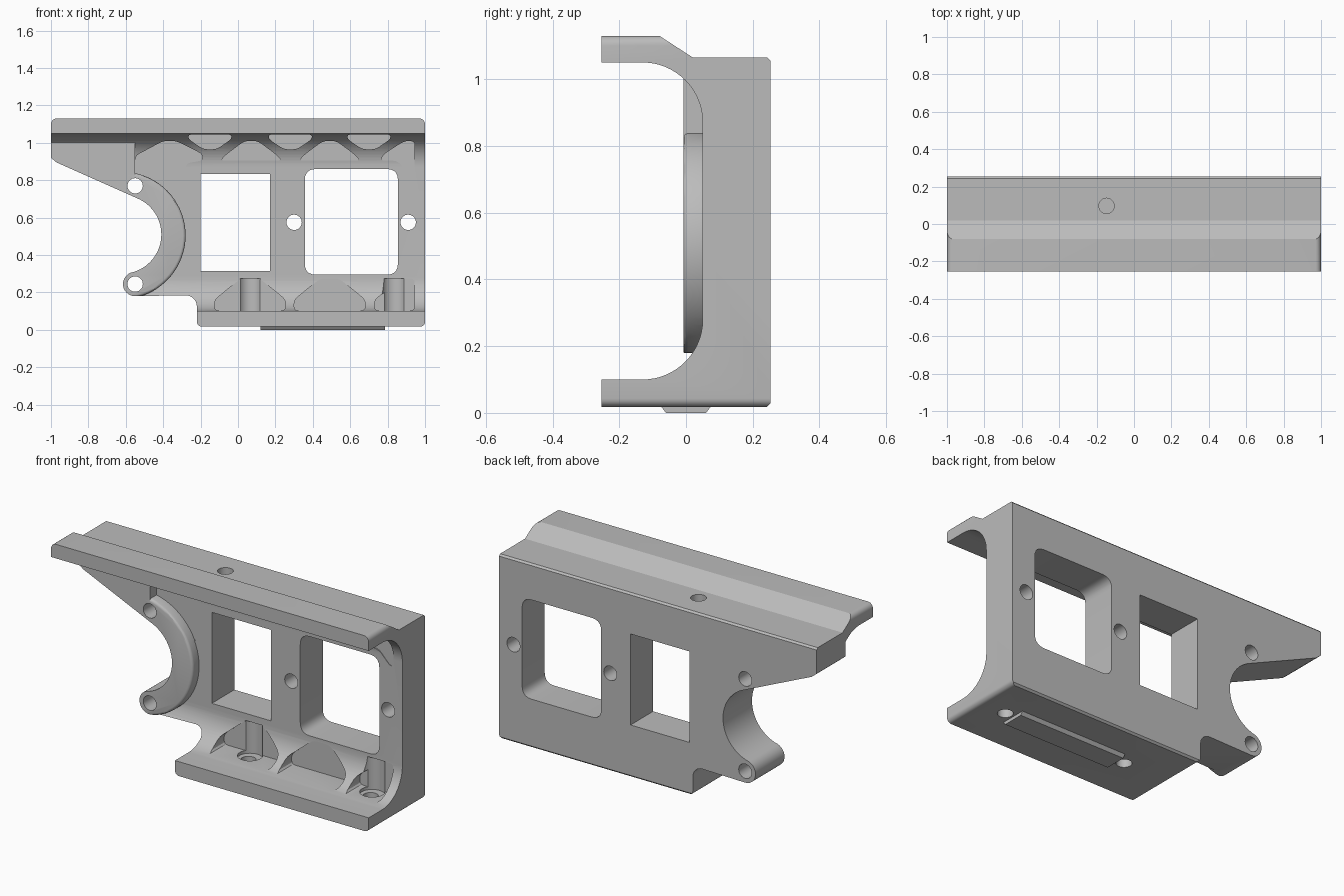
import bpy, bmesh, math
from mathutils import Vector

if "Cube" in bpy.data.objects:
    bpy.data.objects.remove(bpy.data.objects["Cube"])

grey = bpy.data.materials.new("machined grey")
grey.diffuse_color = (0.5, 0.5, 0.5, 1)
grey.use_nodes = True
grey.node_tree.nodes["Principled BSDF"].inputs["Base Color"].default_value = grey.diffuse_color


def arc(cx, cz, r, a0, a1, n=16):
    return [(cx + r * math.cos(math.radians(a0 + (a1 - a0) * i / n)),
             cz + r * math.sin(math.radians(a0 + (a1 - a0) * i / n))) for i in range(n + 1)]


def rounded(pts, r, n=5):
    """Round every corner of a polygon with radius-like setback r."""
    out = []
    for i, p in enumerate(pts):
        p, a, b = Vector(p), Vector(pts[i - 1]), Vector(pts[(i + 1) % len(pts)])
        s = p + (a - p).normalized() * min(r, (a - p).length * 0.45)
        e = p + (b - p).normalized() * min(r, (b - p).length * 0.45)
        for k in range(n + 1):
            t = k / n
            out.append(tuple(s * (1 - t) ** 2 + p * 2 * t * (1 - t) + e * t * t))
    return out


def prism(name, pts, axis, lo, hi):
    """Extrude a 2D outline along x (y,z outline), y (x,z) or z (x,y)."""
    place = {'x': lambda u, v, w: (w, u, v),
             'y': lambda u, v, w: (u, w, v),
             'z': lambda u, v, w: (u, v, w)}[axis]
    bm = bmesh.new()
    f = bm.faces.new([bm.verts.new(place(u, v, lo)) for u, v in pts])
    ext = bmesh.ops.extrude_face_region(bm, geom=[f])
    shift = Vector(place(0, 0, hi - lo))
    bmesh.ops.translate(bm, vec=shift, verts=[v for v in ext['geom'] if isinstance(v, bmesh.types.BMVert)])
    bmesh.ops.recalc_face_normals(bm, faces=bm.faces)
    me = bpy.data.meshes.new(name)
    bm.to_mesh(me)
    bm.free()
    ob = bpy.data.objects.new(name, me)
    bpy.context.collection.objects.link(ob)
    me.materials.append(grey)
    return ob


def apply(ob, mod):
    bpy.context.view_layer.objects.active = ob
    bpy.ops.object.modifier_apply(modifier=mod.name)


def combine(ob, other, op):
    m = ob.modifiers.new("b", 'BOOLEAN')
    m.operation, m.object, m.solver = op, other, 'EXACT'
    apply(ob, m)
    bpy.data.objects.remove(other)


def circle(cx, cy, r, n=32):
    return arc(cx, cy, r, 0, 360 * (n - 1) / n, n - 1)


def rect(x0, x1, z0, z1):
    return [(x0, z0), (x1, z0), (x1, z1), (x0, z1)]


# C-shaped section swept along the whole length
section = [(0.243, 0.018), (0.253, 0.028), (0.253, 1.055), (0.243, 1.065),
           (0.02, 1.065), (-0.08, 1.13), (-0.253, 1.13), (-0.253, 1.05)]
section += arc(-0.13, 0.87, 0.18, 90, 0) + arc(-0.13, 0.28, 0.18, 0, -90)
section += [(-0.253, 0.10), (-0.253, 0.018)]
body = prism("bracket_body", section, 'x', -1, 1)

# Truss pockets in the upper and lower fillets
pockets = []
for c in (0.07, 0.49):
    pockets.append([(c - .165, .905), (c + .165, .905), (c + .13, .94),
                    (c + .035, 1.01), (c - .035, 1.01), (c - .13, .94)])
pockets.append([(.76, .905), (.85, .905), (.92, .83), (.945, .83), (.945, 1.01), (.89, 1.01), (.78, .94)])
pockets.append([(-.55, .7), (-.55, .93), (-.4, 1.01), (-.33, 1.01), (-.19, .94),
                (-.19, .905), (-.28, .89), (-.28, .645), (-.4, .645)])
for c in (-0.15, 0.28, 0.70):
    pockets.append([(c - .115, 1.045), (c + .115, 1.045), (c + .115, 1.02),
                    (c + .035, .965), (c - .035, .965), (c - .115, 1.02)])
for c in (0.065, 0.49):
    pockets.append([(c - .19, .102), (c + .19, .102), (c + .19, .16),
                    (c + .05, .275), (c - .05, .275), (c - .19, .16)])
pockets.append([(.73, .102), (.945, .102), (.945, .275), (.88, .275), (.73, .16)])
for p in pockets:
    combine(body, prism("pocket", rounded(p, 0.025, 3), 'y', -0.4, 0.053), 'DIFFERENCE')

# Screw seats and through holes in the lower flange
for x in (0.065, 0.835):
    combine(body, prism("seat", circle(x, 0.015, 0.065), 'z', 0.085, 0.275), 'DIFFERENCE')
    combine(body, prism("screw_hole", circle(x, 0.0, 0.04), 'z', -0.1, 0.2), 'DIFFERENCE')

# Raised ring and wedge boss at the left end
ring = prism("ring", circle(-0.62, 0.505, 0.34, 72), 'y', -0.008, 0.2)
bev = ring.modifiers.new("bevel", 'BEVEL')
bev.width, bev.segments, bev.limit_method, bev.angle_limit = 0.015, 3, 'ANGLE', math.radians(40)
apply(ring, bev)
combine(body, ring, 'UNION')
combine(body, prism("wedge", rect(-0.999, -0.55, 0.6, 1.06), 'y', -0.008, 0.21), 'UNION')

# Outer silhouette trims the body
outline = arc(-0.97, 1.10, 0.03, 180, 90, 5) + arc(0.97, 1.10, 0.03, 90, 0, 5)
outline += arc(0.975, 0.043, 0.025, 0, -90, 5) + arc(-0.195, 0.043, 0.025, -90, -180, 5)
outline += arc(-0.28, 0.125, 0.06, 0, 90, 8)
outline += arc(-0.55, 0.245, 0.065, -90, -250, 14)
outline += arc(-0.62, 0.51, 0.21, -72, 63, 28)
outline += [(-0.97, 0.895), (-1.0, 0.92)]
combine(body, prism("silhouette", outline, 'y', -0.5, 0.5), 'INTERSECT')

# Windows
combine(body, prism("window_a", rect(-0.20, 0.172, 0.315, 0.833), 'y', -0.5, 0.5), 'DIFFERENCE')
combine(body, prism("window_b", rounded(rect(0.357, 0.855, 0.295, 0.86), 0.06), 'y', -0.5, 0.5), 'DIFFERENCE')

# Cross holes and blind top hole
for x, z in ((0.30, 0.575), (0.91, 0.575), (-0.55, 0.77), (-0.55, 0.245)):
    combine(body, prism("hole", circle(x, z, 0.041), 'y', -0.5, 0.5), 'DIFFERENCE')
combine(body, prism("top_hole", circle(-0.147, 0.097, 0.041), 'z', 0.95, 1.2), 'DIFFERENCE')

# Locating pad with sloped sides under the lower flange
pad = prism("locating_pad", [(-0.075, 0.02), (0.075, 0.02), (0.06, 0.0), (-0.06, 0.0)], 'x', 0.12, 0.785)

for ob in (body, pad):
    bpy.ops.object.select_all(action='DESELECT')
    ob.select_set(True)
    bpy.context.view_layer.objects.active = ob
    bpy.ops.object.shade_smooth_by_angle(angle=math.radians(30))
